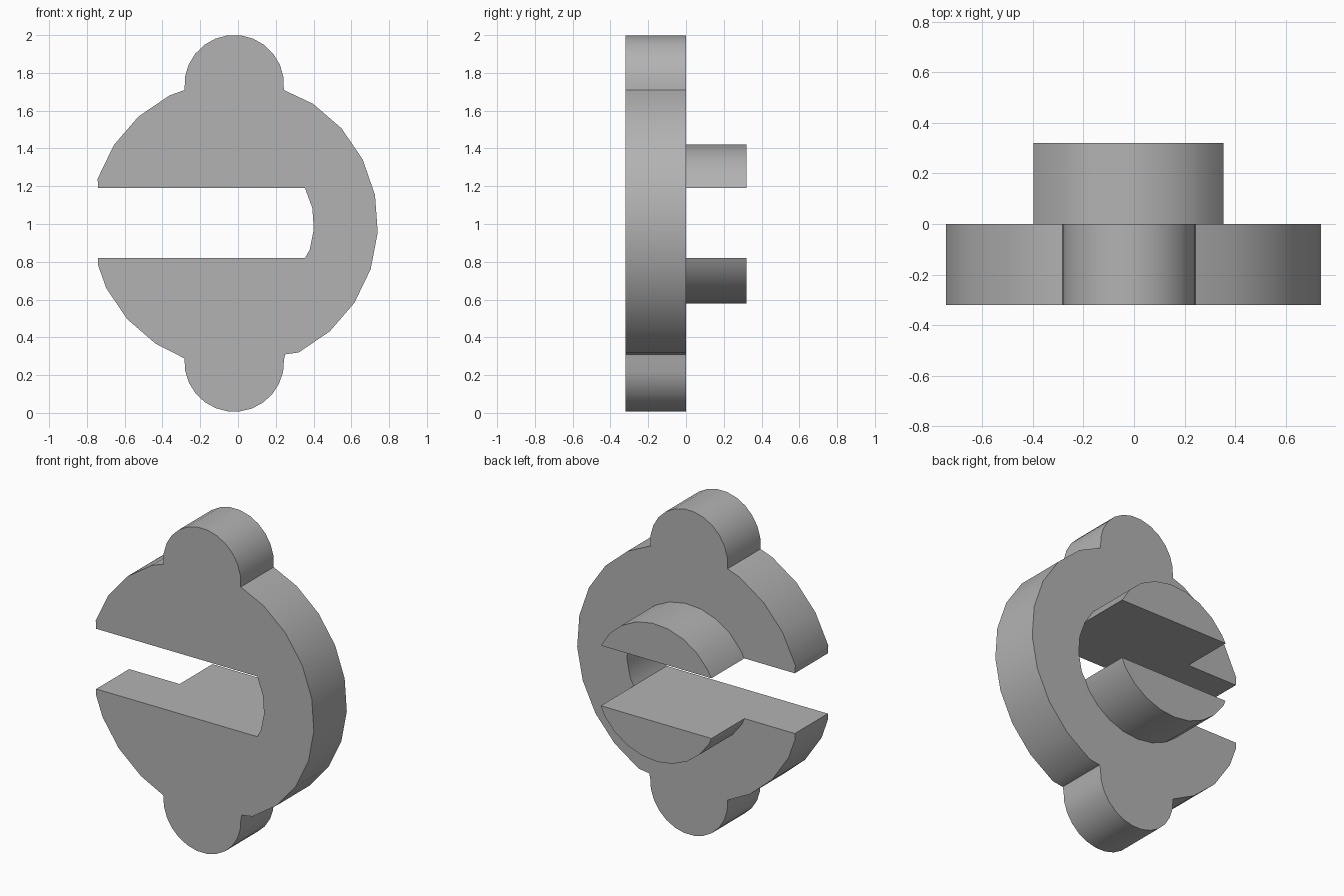
import bpy, bmesh, math

if "Cube" in bpy.data.objects:
    bpy.data.objects.remove(bpy.data.objects["Cube"])

CX, CZ = -0.02, 1.0             # shared centre of the disc and the hub
SLOT_LOW, SLOT_HIGH = 0.82, 1.19

grey = bpy.data.materials.new("light grey")
grey.diffuse_color = (0.45, 0.45, 0.45, 1)
grey.use_nodes = True
grey.node_tree.nodes["Principled BSDF"].inputs["Base Color"].default_value = grey.diffuse_color


def arc(cx, cz, r, start, end, steps):
    """Points on an arc, angles in degrees."""
    angles = [math.radians(start + (end - start) * i / steps) for i in range(steps + 1)]
    return [(cx + r * math.cos(a), cz + r * math.sin(a)) for a in angles]


def extrude_profile(name, outline, y0, y1):
    """Solid from an x-z outline, extruded along y."""
    bm = bmesh.new()
    face = bm.faces.new([bm.verts.new((x, y0, z)) for x, z in outline])
    new = bmesh.ops.extrude_face_region(bm, geom=[face])["geom"]
    moved = [v for v in new if isinstance(v, bmesh.types.BMVert)]
    bmesh.ops.translate(bm, verts=moved, vec=(0, y1 - y0, 0))
    bmesh.ops.recalc_face_normals(bm, faces=bm.faces)
    mesh = bpy.data.meshes.new(name)
    bm.to_mesh(mesh)
    bm.free()
    mesh.materials.append(grey)
    obj = bpy.data.objects.new(name, mesh)
    bpy.context.collection.objects.link(obj)
    bpy.ops.object.select_all(action="DESELECT")
    obj.select_set(True)
    bpy.context.view_layer.objects.active = obj
    bpy.ops.object.shade_smooth_by_angle(angle=math.radians(30))


# Slotted disc with a round lobe at the top and bottom
R, OFF = 0.758, -3.3
outline = [(0.355, SLOT_LOW)]
outline += arc(CX, CZ, 0.422, -18.7, 11.3, 2)               # rounded slot end
outline += [(0.355, SLOT_HIGH), (-0.74, SLOT_HIGH)]
outline += arc(CX, CZ, R + 0.004, OFF + 165, OFF + 120, 3)  # upper left rim
outline += arc(CX, 1.737, 0.264, 186, -6, 13)               # top lobe
outline += arc(CX, CZ, R + 0.003, OFF + 60, OFF - 60, 8)    # right rim
outline += [(0.25, 0.31)]
outline += arc(CX, 0.27, 0.264, 3, -184, 13)                # bottom lobe
outline += arc(CX, CZ, R, OFF - 120, OFF - 150, 2)          # lower left rim
outline += [(-0.74, 0.78), (-0.74, SLOT_LOW)]
extrude_profile("slotted_disc", outline, -0.32, 0.0)

# Hub halves on the back, above and below the slot
r = 0.422
upper = [(0.355, SLOT_HIGH)] + arc(CX, CZ, r, 41.3, 146.3, 7) + [(-0.397, SLOT_HIGH)]
lower = [(-0.397, SLOT_LOW)] + arc(CX, CZ, r, 206.3 + 5, 326.3, 8) + [(0.355, SLOT_LOW)]
extrude_profile("upper_hub", upper, 0.0, 0.32)
extrude_profile("lower_hub", lower, 0.0, 0.32)
